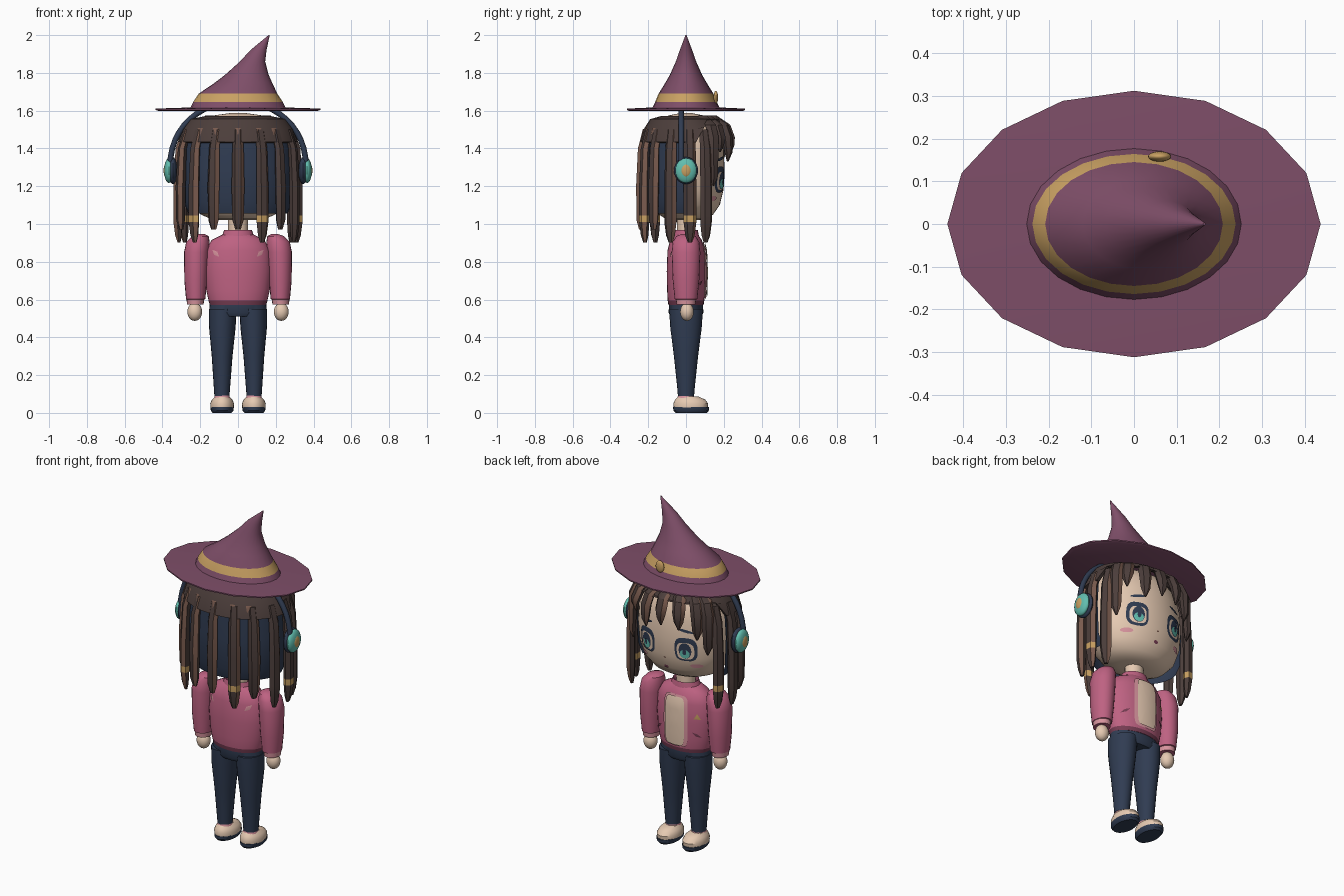
import bpy, bmesh, math
from math import sin, cos, pi, radians, sqrt

if "Cube" in bpy.data.objects:
    bpy.data.objects.remove(bpy.data.objects["Cube"])

# Flat colours (sRGB 0-255, converted to linear)
PALETTE = {
    "plum": (126, 78, 104), "gold": (200, 160, 98), "navy": (48, 60, 82),
    "dark_brown": (76, 62, 59), "brown": (122, 91, 78), "skin": (230, 202, 178),
    "rose": (190, 98, 130), "maroon": (118, 60, 82), "teal": (98, 190, 175),
    "light_pink": (216, 148, 158)}
MATS = {}
for name, rgb in PALETTE.items():
    lin = [((c / 255 + 0.055) / 1.055) ** 2.4 for c in rgb] + [1]
    m = bpy.data.materials.new(name)
    m.use_nodes = True
    m.diffuse_color = lin
    bsdf = m.node_tree.nodes["Principled BSDF"]
    bsdf.inputs["Base Color"].default_value = lin
    bsdf.inputs["Roughness"].default_value = 0.8
    MATS[name] = m
BUILT = []


def finish(bm, name, mats):
    me = bpy.data.meshes.new(name)
    bm.to_mesh(me)
    bm.free()
    for m in mats:
        me.materials.append(MATS[m])
    ob = bpy.data.objects.new(name, me)
    bpy.context.collection.objects.link(ob)
    BUILT.append(ob)
    return ob


def loft(name, rings, mats, n=24, rot=0.0, rule=None, keep=None):
    """Skin horizontal elliptical rings (cx, cy, z, rx, ry)."""
    bm = bmesh.new()
    loops = []
    for cx, cy, z, rx, ry in rings:
        loop = []
        for k in range(n):
            a = 2 * pi * k / n
            u, v = rx * cos(a), ry * sin(a)
            loop.append(bm.verts.new((cx + u * cos(rot) - v * sin(rot),
                                      cy + u * sin(rot) + v * cos(rot), z)))
        loops.append(loop)
    for i in range(len(loops) - 1):
        for k in range(n):
            j = (k + 1) % n
            f = bm.faces.new((loops[i][k], loops[i][j], loops[i + 1][j], loops[i + 1][k]))
            if rule:
                f.material_index = rule(i, k)
    if keep:  # open shell: drop faces failing the test
        drop = [f for f in bm.faces if not keep(f.calc_center_median())]
        bmesh.ops.delete(bm, geom=drop, context='FACES')
    else:
        bm.faces.new(loops[0][::-1])
        bm.faces.new(loops[-1])
    return finish(bm, name, mats)


def ball(name, loc, radii, mat):
    bm = bmesh.new()
    bmesh.ops.create_uvsphere(bm, u_segments=20, v_segments=12, radius=1)
    for v in bm.verts:
        v.co = [l + c * r for l, c, r in zip(loc, v.co, radii)]
    return finish(bm, name, [mat])


def surface(table):
    """Depth function y(x, z) of a loft given as (z, rx, ry) rows."""
    def y_at(x, z):
        z = min(max(z, table[0][0]), table[-1][0])
        for (z0, a0, b0), (z1, a1, b1) in zip(table, table[1:]):
            if z <= z1:
                t = (z - z0) / (z1 - z0)
                rx, ry = a0 + t * (a1 - a0), b0 + t * (b1 - b0)
                return ry * sqrt(max(0, 1 - (x / rx) ** 2))
    return y_at


def decal(name, x, z, rx, rz, mat, surf, off, n=24, p=2, rot=0.0, side=1):
    """Thin patch following a surface; p squares the outline."""
    bm = bmesh.new()
    def vert(r, k):
        a = 2 * pi * k / n + pi / 2
        c, s = cos(a), sin(a)
        u = r * rx * math.copysign(abs(c) ** (2 / p), c)
        v = r * rz * math.copysign(abs(s) ** (2 / p), s)
        px, pz = x + u * cos(rot) - v * sin(rot), z + u * sin(rot) + v * cos(rot)
        return bm.verts.new((px, side * (surf(px, pz) + off), pz))
    rows = [[vert(r, k) for k in range(n)] for r in (1, 0.75, 0.5, 0.25)]
    mid = vert(0, 0)
    for k in range(n):
        j = (k + 1) % n
        for a, b in zip(rows, rows[1:]):
            bm.faces.new((a[k], a[j], b[j], b[k]))
        bm.faces.new((rows[-1][k], rows[-1][j], mid))
    bmesh.ops.recalc_face_normals(bm, faces=bm.faces[:])
    bm.faces.ensure_lookup_table()
    if bm.faces[0].normal.y * side < 0:
        bmesh.ops.reverse_faces(bm, faces=bm.faces[:])
    return finish(bm, name, [mat])


def centred(table):
    return [(0, 0, z, rx, ry) for z, rx, ry in table]


# Hat
loft("hat_brim", [(0, 0, 1.598, .42, .3), (0, 0, 1.604, .437, .312),
                  (0, 0, 1.611, .437, .312), (0, 0, 1.617, .25, .175)], ["plum"], n=16)
loft("hat_cone", [(0, 0, 1.605, .257, .182), (0, 0, 1.645, .238, .164), (0, 0, 1.69, .208, .145),
                  (.03, 0, 1.75, .15, .108), (.047, 0, 1.79, .115, .085), (.077, 0, 1.86, .067, .054),
                  (.108, 0, 1.92, .043, .033), (.165, 0, 2.0, .003, .003)],
     ["plum", "gold"], rule=lambda i, k: int(i == 1))
ball("hat_button", (.06, .158, 1.67), (.027, .012, .035), "gold")

# Head
HEAD = [(z, .28 * f, .205 * f) for z, f in (
    (1.02, .3), (1.027, .52), (1.05, .7), (1.1, .87), (1.18, .97), (1.28, 1), (1.4, .97),
    (1.48, .88), (1.54, .7), (1.575, .45), (1.587, .15))]
loft("head", centred(HEAD), ["skin"], n=40)
face = surface(HEAD)
loft("neck", [(0, 0, .92, .052, .048), (0, 0, 1.05, .052, .048)], ["skin"], n=16)

# Face details
for s, tag in ((1, "left"), (-1, "right")):
    x = .125 * s
    decal(f"{tag}_eye_rim", x, 1.235, .06, .07, "navy", face, .004, p=3)
    decal(f"{tag}_eye_white", x, 1.228, .046, .05, "skin", face, .007, p=3)
    decal(f"{tag}_iris", x, 1.23, .033, .047, "navy", face, .010)
    decal(f"{tag}_iris_glow", x, 1.212, .026, .026, "teal", face, .013)
    decal(f"{tag}_pupil", x, 1.225, .01, .018, "navy", face, .016)
    decal(f"{tag}_eyebrow", x, 1.345, .042, .008, "navy", face, .005, rot=-.2 * s)
    decal(f"{tag}_blush", .17 * s, 1.135, .03, .013, "light_pink", face, .004)
decal("mouth", 0, 1.105, .014, .009, "maroon", face, .004)
decal("nose", 0, 1.165, .007, .005, "brown", face, .004)

# Hair: under-layer, cap, then hanging locks
loft("hair_underlayer", centred([(1.055, .262, .2), (1.12, .29, .222), (1.3, .298, .226), (1.47, .285, .215)]),
     ["navy"], n=32, keep=lambda c: c.y < .03)
CAP = [(1.43, .295, .225), (1.435, .315, .243), (1.5, .295, .225), (1.555, .255, .19), (1.572, .17, .13)]
cap = loft("hair_cap", centred(CAP), ["dark_brown"], n=28, keep=lambda c: c.y < 9)
for v in cap.data.vertices:
    if v.co.y > .09 and v.co.z < 1.51:
        v.co.z = 1.515
        v.co.x *= .95
        v.co.y *= .93
for x in (-.2, -.12, 0, .11, .19):
    decal("cap_notch", x, 1.495, .016, .026, "brown", surface(CAP), .004, n=3, rot=pi, side=-1)


def lock(name, deg, path, band=None):
    a = radians(deg)
    rings = [(.31 * s * sin(a), -.235 * s * cos(a), z, w, .75 * w) for z, s, w in path]
    rule = lambda i, k: 2 if i == band else int(k == 5)
    loft(name, rings, ["dark_brown", "brown", "gold"], n=6, rot=a, rule=rule)


LONG = [(1.5, .9, .028), (1.4, 1.0, .031), (1.2, 1.03, .034), (1.045, 1.03, .034),
        (1.01, 1.03, .034), (.94, 1.02, .025), (.903, 1.01, .012)]
SHORT = [(1.5, .9, .026), (1.4, 1.0, .03), (1.2, 1.03, .034), (1.02, 1.03, .03), (.97, 1.02, .014)]
for deg, long, banded in ((0, 0, 0), (24, 1, 1), (-24, 0, 0), (45, 0, 0), (-47, 1, 1), (70, 1, 0),
                          (-72, 0, 0), (95, 1, 1), (-94, 1, 0), (116, 1, 0), (-116, 1, 1)):
    lock("hair_lock", deg, LONG if long else SHORT, 3 if banded else None)
for deg, tip in ((180, 1.37), (160, 1.33), (200, 1.36), (140, 1.38), (220, 1.31), (128, 1.2), (232, 1.22)):
    lock("fringe_lock", deg, [(1.575, .6, .03), (1.525, .9, .036), (1.46, 1.0, .036),
                              (tip + .05, 1.02, .027), (tip, 1.0, .005)])

# Headphones
curve = bpy.data.curves.new("headphone_band", 'CURVE')
curve.dimensions = '3D'
curve.bevel_depth = .015
curve.bevel_resolution = 2
spline = curve.splines.new('POLY')
spline.points.add(24)
for i, p in enumerate(spline.points):
    t = pi * i / 24
    p.co = (.36 * cos(t), -.025, 1.295 + .355 * sin(t) ** .9, 1)
curve.materials.append(MATS["navy"])
bpy.context.collection.objects.link(bpy.data.objects.new("headphone_band", curve))
for s in (1, -1):
    ball("headphone_pad", (.345 * s, 0, 1.283), (.024, .064, .072), "navy")
    ball("headphone_cup", (.366 * s, 0, 1.283), (.025, .057, .066), "teal")
    ball("headphone_disc", (.381 * s, 0, 1.283), (.013, .029, .037), "gold")

# Jacket
TORSO = [(.572, .15, .093), (.595, .156, .097), (.65, .168, .1), (.75, .176, .102),
         (.86, .17, .098), (.915, .14, .084), (.945, .08, .062)]
loft("jacket", centred(TORSO), ["rose", "maroon"], n=32, rule=lambda i, k: int(i == 0))
loft("collar", [(0, 0, .925, .09, .07), (0, 0, .95, .08, .066), (0, 0, .968, .074, .062),
                (0, 0, .95, .055, .05)], ["rose", "maroon"], rule=lambda i, k: int(i == 2))
chest = surface(TORSO)
decal("jacket_opening_trim", 0, .755, .078, .15, "light_pink", chest, .007, p=6)
decal("shirt_panel", 0, .755, .062, .142, "skin", chest, .014, p=6)
decal("jacket_badge", -.125, .79, .02, .022, "gold", chest, .006, n=3)
for s in (1, -1):
    decal("pocket_slit", .122 * s, .685, .028, .008, "maroon", chest, .005, n=4, rot=-.6 * s)
    decal("back_slash", .118 * s, .845, .026, .012, "light_pink", chest, .004, n=4, rot=.8 * s, side=-1)

# Arms, legs and shoes on both sides
for s, tag in ((1, "left"), (-1, "right")):
    arm = [(.573, .226, .044, .05), (.6, .226, .046, .053), (.602, .224, .051, .06), (.7, .224, .06, .07),
           (.85, .22, .066, .076), (.905, .212, .062, .07), (.935, .2, .045, .052), (.946, .195, .02, .025)]
    loft(f"{tag}_sleeve", [(x * s, 0, z, rx, ry) for z, x, rx, ry in arm], ["rose", "light_pink"],
         n=20, rule=lambda i, k: int(i == 0))
    ball(f"{tag}_hand", (.229 * s, .005, .535), (.039, .036, .048), "skin")
    leg = [(.09, .085, .04, .043), (.12, .085, .042, .045), (.3, .084, .055, .064),
           (.45, .083, .07, .083), (.55, .08, .073, .09)]
    loft(f"{tag}_leg", [(x * s, 0, z, rx, ry) for z, x, rx, ry in leg], ["navy"], n=20)
    loft(f"{tag}_sock", [(.084 * s, 0, .06, .046, .05), (.084 * s, 0, .095, .038, .042)], ["light_pink"], n=20)
    c = .084 * s
    loft(f"{tag}_shoe", [(c, .025, .028, .062, .09), (c, .025, .05, .063, .092), (c, .022, .07, .054, .08),
                         (c, .012, .086, .038, .055)], ["skin"])
    loft(f"{tag}_sole", [(c, .027, 0, .05, .083), (c, .027, .012, .06, .094), (c, .027, .03, .062, .095)], ["navy"])
loft("hips", [(0, 0, .51, .13, .08), (0, 0, .53, .153, .092), (0, 0, .585, .15, .09)], ["navy"], n=28)

# Smooth shading with crisp edges
bpy.ops.object.select_all(action='DESELECT')
for ob in BUILT:
    ob.select_set(True)
bpy.context.view_layer.objects.active = BUILT[0]
bpy.ops.object.shade_smooth_by_angle(angle=radians(35))
